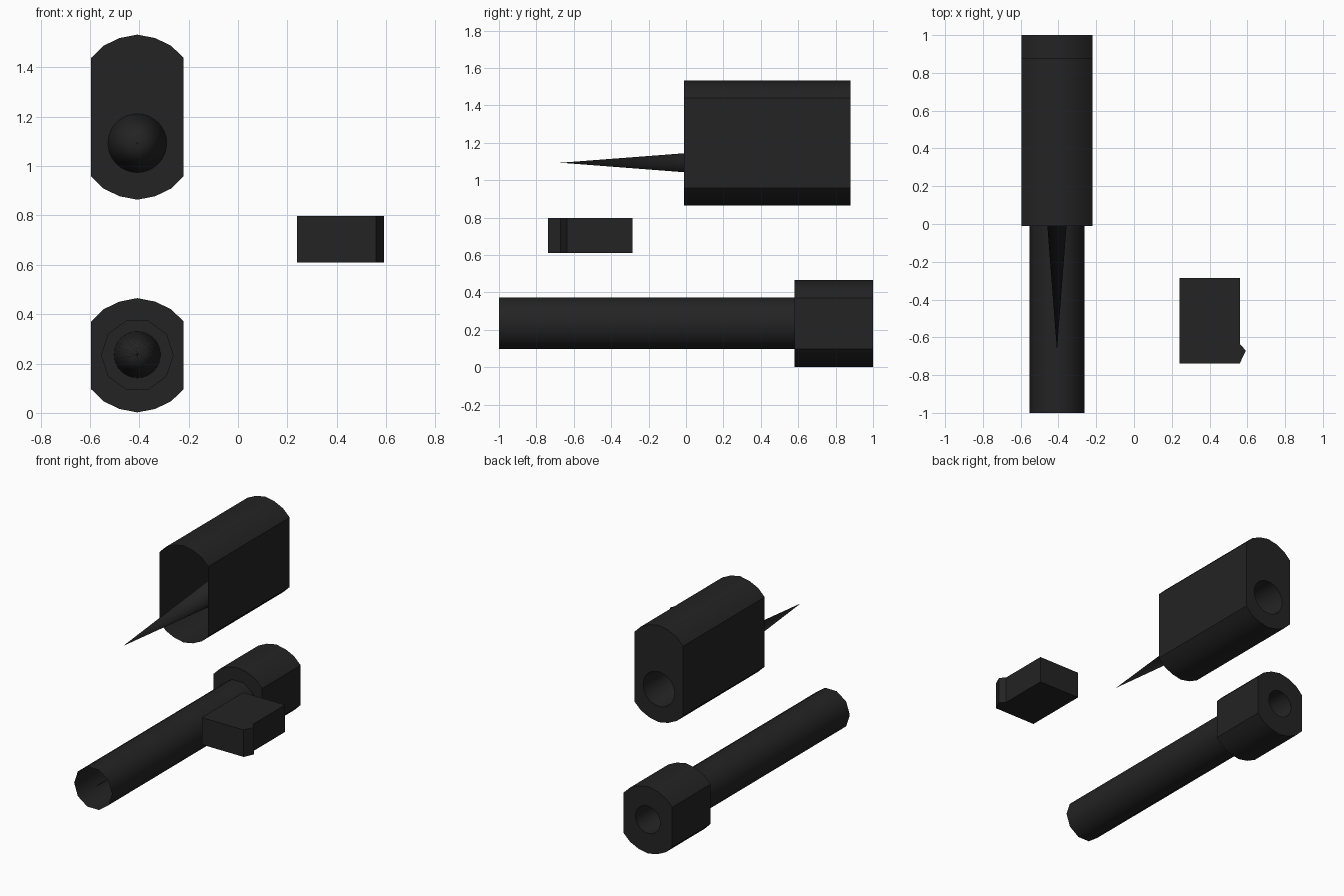
import bpy, bmesh, math

if "Cube" in bpy.data.objects:
    bpy.data.objects.remove(bpy.data.objects["Cube"])

CX = -0.408  # shared axis of both long parts

mat = bpy.data.materials.new("charcoal black")
mat.diffuse_color = (0.017, 0.017, 0.017, 1)
mat.use_nodes = True
mat.node_tree.nodes["Principled BSDF"].inputs["Base Color"].default_value = mat.diffuse_color


def finish(bm, name):
    bmesh.ops.recalc_face_normals(bm, faces=bm.faces)
    me = bpy.data.meshes.new(name)
    bm.to_mesh(me)
    bm.free()
    ob = bpy.data.objects.new(name, me)
    bpy.context.collection.objects.link(ob)
    me.materials.append(mat)
    bpy.ops.object.select_all(action='DESELECT')
    ob.select_set(True)
    bpy.context.view_layer.objects.active = ob
    bpy.ops.object.shade_smooth_by_angle(angle=math.radians(40))
    return ob


def circle(r, cz, n):
    return [(CX + r * math.cos(2 * math.pi * i / n),
             cz + r * math.sin(2 * math.pi * i / n)) for i in range(n)]


def housing_outline(z0, z1):
    # flat sides with a shallow six-segment arch at top and bottom
    arch = [(0.187, 0.094), (0.137, 0.045), (0.072, 0.014), (0, 0),
            (-0.072, 0.014), (-0.137, 0.045), (-0.187, 0.094)]
    return ([(CX + x, z1 - d) for x, d in arch] +
            [(CX - x, z0 + d) for x, d in arch])


def loop(bm, pts, y):
    vs = [bm.verts.new((x, y, z)) for x, z in pts]
    es = [bm.edges.new((vs[i - 1], vs[i])) for i in range(len(vs))]
    return vs, es


def walls(bm, a, b):
    for i in range(len(a)):
        bm.faces.new((a[i - 1], a[i], b[i], b[i - 1]))


def ring(bm, outer_edges, hole_pts, y):
    # flat plate with a round hole
    _, es = loop(bm, hole_pts, y)
    bmesh.ops.triangle_fill(bm, use_beauty=True, edges=outer_edges + es,
                            normal=(0, 1, 0))


def housing(name, z0, z1, y0, y1, back_hole, front_hole=None):
    bm = bmesh.new()
    pts = housing_outline(z0, z1)
    fv, fe = loop(bm, pts, y0)
    bv, be = loop(bm, pts, y1)
    walls(bm, fv, bv)
    ring(bm, be, back_hole, y1)
    if front_hole:
        ring(bm, fe, front_hole, y0)
    finish(bm, name)


def cone(name, pts, cz, y_base, y_tip):
    # open-backed cone running forward from the rear hole
    bm = bmesh.new()
    vs, _ = loop(bm, pts, y_base)
    tip = bm.verts.new((CX, y_tip, cz))
    for i in range(len(vs)):
        bm.faces.new((vs[i - 1], vs[i], tip))
    finish(bm, name)


# upper housing, open at the front, with its long cone
hole = circle(0.119, 1.093, 32)
housing("upper_housing", 0.864, 1.533, -0.01, 0.88, hole)
cone("upper_cone", hole, 1.093, 0.88, -0.67)

# lower housing, its ten-sided tube and the cone inside
hole = circle(0.094, 0.236, 32)
tube = circle(0.145, 0.234, 10)
housing("lower_housing", 0.002, 0.465, 0.58, 1.0, hole, tube)
cone("lower_cone", hole, 0.236, 1.0, -0.99)
bm = bmesh.new()
front, _ = loop(bm, tube, -1.0)
back, _ = loop(bm, tube, 0.58)
walls(bm, front, back)
finish(bm, "tube")

# small separate block with a pointed catch on its right side
plan = [(0.24, -0.285), (0.56, -0.285), (0.56, -0.635),
        (0.592, -0.67), (0.56, -0.738), (0.24, -0.738)]
bm = bmesh.new()
low = [bm.verts.new((x, y, 0.61)) for x, y in plan]
top = [bm.verts.new((x, y, 0.797)) for x, y in plan]
walls(bm, low, top)
bm.faces.new(low)
bm.faces.new(top)
ob = finish(bm, "catch_block")
for p in ob.data.polygons:
    p.use_smooth = False
